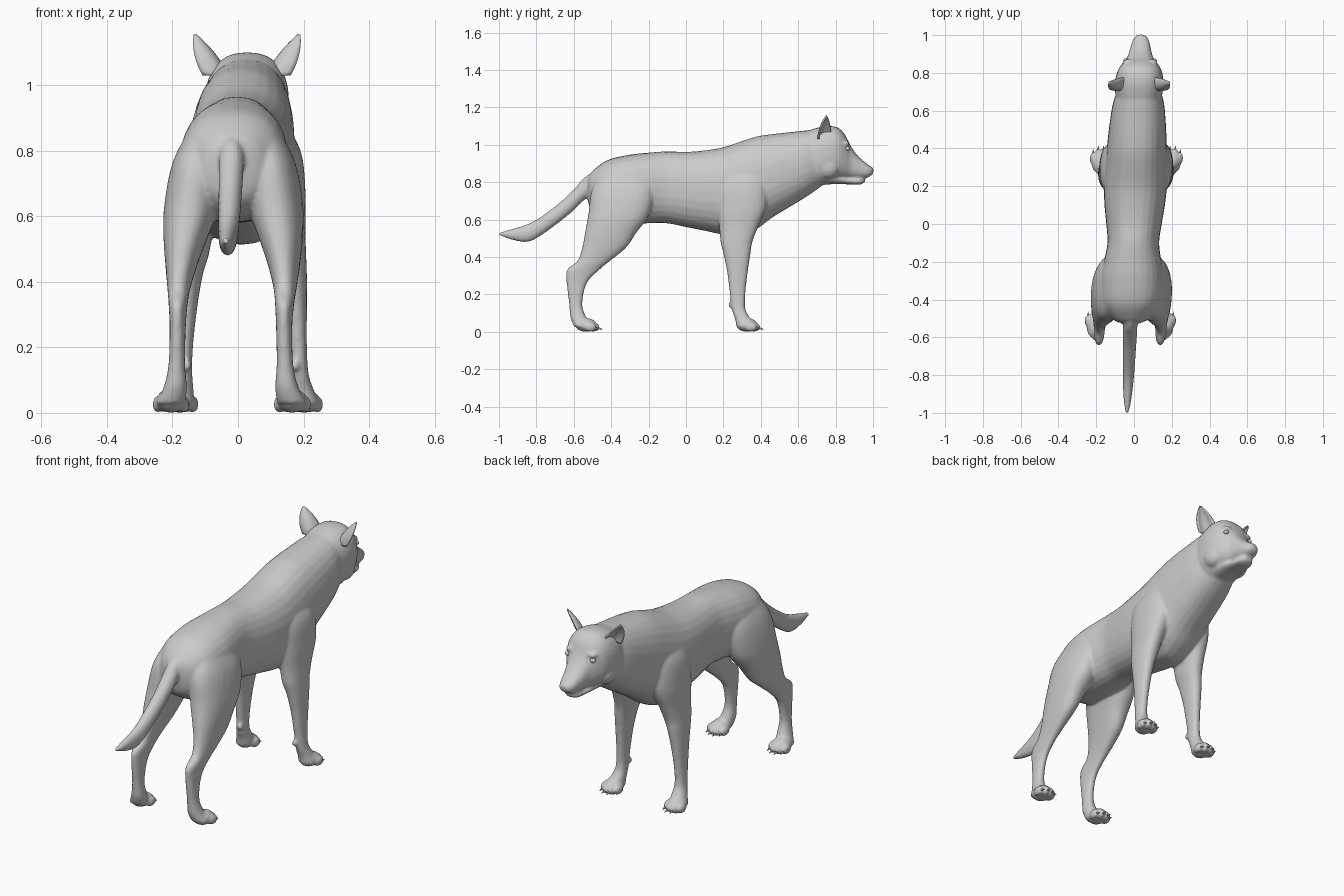
import bpy, bmesh, math
from mathutils import Vector, Matrix

if "Cube" in bpy.data.objects:
    bpy.data.objects.remove(bpy.data.objects["Cube"])

SHEAR = 0.037  # the animal stands slightly askew: x drifts with y


def spline(rows, steps=5):
    """Catmull-Rom interpolation of section rows."""
    out = []
    for i in range(len(rows) - 1):
        p0, p1, p2 = rows[max(i - 1, 0)], rows[i], rows[i + 1]
        p3 = rows[min(i + 2, len(rows) - 1)]
        for s in range(steps):
            t = s / steps
            out.append([0.5 * (2 * b + (c - a) * t + (2 * a - 5 * b + 4 * c - d) * t * t
                               + (3 * b - a - 3 * c + d) * t ** 3)
                        for a, b, c, d in zip(p0, p1, p2, p3)])
    return out + [list(rows[-1])]


def sgnpow(v, e):
    return math.copysign(abs(v) ** e, v)


def loft(bm, rows, axis, side=1, power=2.3, n=28):
    """axis y: rows (y, z_low, z_high, half_width); axis z: rows (z, y0, y1, x0, x1)."""
    rings = []
    for r in spline(rows):
        ring = []
        for k in range(n):
            a = 2 * math.pi * k / n
            c, s = sgnpow(math.cos(a), 2 / power), sgnpow(math.sin(a), 2 / power)
            if axis == 'y':
                co = (r[3] * c, r[0], (r[1] + r[2]) / 2 + (r[2] - r[1]) / 2 * s)
            else:
                co = (side * ((r[3] + r[4]) / 2 + (r[4] - r[3]) / 2 * c),
                      (r[1] + r[2]) / 2 + (r[2] - r[1]) / 2 * s, r[0])
            ring.append(bm.verts.new(co))
        rings.append(ring)
    for a, b in zip(rings, rings[1:]):
        for k in range(n):
            bm.faces.new((a[k], a[(k + 1) % n], b[(k + 1) % n], b[k]))
    bm.faces.new(rings[0])
    bm.faces.new(rings[-1])


def ball(bm, loc, size):
    m = Matrix.Translation(loc) @ Matrix.Diagonal((*size, 1))
    bmesh.ops.create_uvsphere(bm, u_segments=16, v_segments=10, radius=1, matrix=m)


def finish(bm, name):
    for v in bm.verts:
        v.co.x += SHEAR * v.co.y
    bmesh.ops.recalc_face_normals(bm, faces=bm.faces)
    for f in bm.faces:
        f.smooth = True
    me = bpy.data.meshes.new(name)
    bm.to_mesh(me)
    bm.free()
    ob = bpy.data.objects.new(name, me)
    bpy.context.collection.objects.link(ob)
    return ob


body = bmesh.new()

# torso and neck
loft(body, [(-.525, .70, .825, .05), (-.50, .64, .86, .10), (-.42, .59, .918, .155),
            (-.30, .58, .947, .165), (-.20, .58, .958, .152), (-.10, .58, .965, .137),
            (0, .56, .962, .147), (.10, .54, .97, .16), (.20, .52, .987, .167),
            (.30, .515, 1.02, .165), (.38, .55, 1.045, .16), (.46, .61, 1.057, .155),
            (.55, .665, 1.067, .147), (.64, .72, 1.077, .135), (.72, .775, 1.085, .11)], 'y')

# head with muzzle, then lower jaw
loft(body, [(.58, .80, 1.05, .10), (.68, .775, 1.085, .123), (.75, .79, 1.10, .128),
            (.81, .81, 1.093, .117), (.85, .815, 1.055, .093), (.88, .817, .995, .07),
            (.92, .817, .94, .057), (.96, .822, .905, .047), (.985, .832, .885, .036),
            (1.0, .845, .872, .02)], 'y', power=2.4)
loft(body, [(.72, .785, .87, .08), (.80, .79, .85, .068), (.88, .788, .825, .052),
            (.93, .787, .825, .042), (.957, .80, .823, .022)], 'y')
ball(body, (0, .984, .866), (.026, .021, .018))

# tail
loft(body, [(-.43, .76, .88, .035), (-.53, .715, .835, .038), (-.60, .65, .762, .037),
            (-.67, .592, .695, .035), (-.78, .512, .612, .031), (-.85, .480, .575, .027),
            (-.93, .492, .55, .02), (-.98, .510, .536, .012), (-1.0, .517, .53, .007)],
     'y', power=2)

front_leg = [(.90, .24, .40, .06, .12), (.80, .17, .43, .05, .18), (.67, .165, .43, .06, .195),
             (.56, .178, .385, .085, .195), (.48, .185, .355, .10, .198), (.42, .20, .345, .118, .20),
             (.32, .22, .33, .135, .20), (.20, .235, .317, .148, .20), (.12, .245, .318, .15, .205),
             (.07, .262, .345, .147, .22), (.03, .27, .36, .145, .235)]
hind_leg = [(.89, -.42, -.24, .04, .12), (.77, -.50, -.17, .03, .185), (.63, -.522, -.195, .045, .212),
            (.53, -.54, -.265, .08, .212), (.45, -.555, -.32, .108, .205), (.38, -.58, -.405, .127, .197),
            (.33, -.637, -.465, .134, .191), (.26, -.638, -.53, .138, .187), (.15, -.625, -.555, .14, .19),
            (.08, -.618, -.535, .135, .205), (.03, -.60, -.51, .14, .23)]

claws = bmesh.new()
for side in (-1, 1):
    loft(body, front_leg, 'z', side)
    loft(body, hind_leg, 'z', side)
    ball(body, (side * .165, .24, .145), (.014, .014, .018))   # wrist pad
    ball(body, (side * .062, .852, 1.005), (.03, .022, .016))  # brow
    ball(body, (side * .085, .76, .88), (.042, .06, .06))      # cheek
    # paws: pad plus four toes with claws
    for px, py in ((.19, .325), (.185, -.535)):
        ball(body, (side * px, py, .037), (.046, .058, .037))
        for dx, dy in ((-.04, .022), (-.014, .04), (.014, .04), (.04, .022)):
            x, y = side * (px + dx), py + dy
            ball(body, (x, y, .026), (.017, .034, .026))
            m = Matrix.Translation((x, y + .038, .017)) @ Matrix.Rotation(math.radians(-105), 4, 'X')
            bmesh.ops.create_cone(claws, cap_ends=True, segments=8, radius1=.006,
                                  radius2=.001, depth=.022, matrix=m)
finish(claws, "claws")

# fuse the body into one skin and soften it
ob = finish(body, "body")
rem = ob.modifiers.new("Fuse", 'REMESH')
rem.mode = 'VOXEL'
rem.voxel_size = .0075
rem.use_smooth_shade = True
smooth = ob.modifiers.new("Soften", 'SMOOTH')
smooth.factor = .5
smooth.iterations = 5

# cupped ears and eyes
for side, label in ((-1, "left"), (1, "right")):
    ear = bmesh.new()
    base, tip = Vector((.098, .742, 1.03)), Vector((.16, .752, 1.153))
    across, facing = Vector((.75, -.66, 0)), Vector((.66, .75, 0))
    nu, nv, grid = 10, 12, []
    for j in range(nv + 1):
        v = j / nv
        w = .052 * (1 - v ** 1.5) * (.85 + .5 * v) + .003
        row = []
        for i in range(nu + 1):
            u = 2 * i / nu - 1
            p = base.lerp(tip, v) + across * u * w - facing * (1 - u * u) * w * .7
            row.append(ear.verts.new((side * p.x, p.y, p.z)))
        grid.append(row)
    for a, b in zip(grid, grid[1:]):
        for i in range(nu):
            ear.faces.new((a[i], a[i + 1], b[i + 1], b[i]))
    e = finish(ear, "ear_" + label)
    sol = e.modifiers.new("Thickness", 'SOLIDIFY')
    sol.thickness = .008
    sol.offset = 0
    eye = bmesh.new()
    ball(eye, (side * .076, .862, .98), (.013, .015, .012))
    finish(eye, "eye_" + label)
